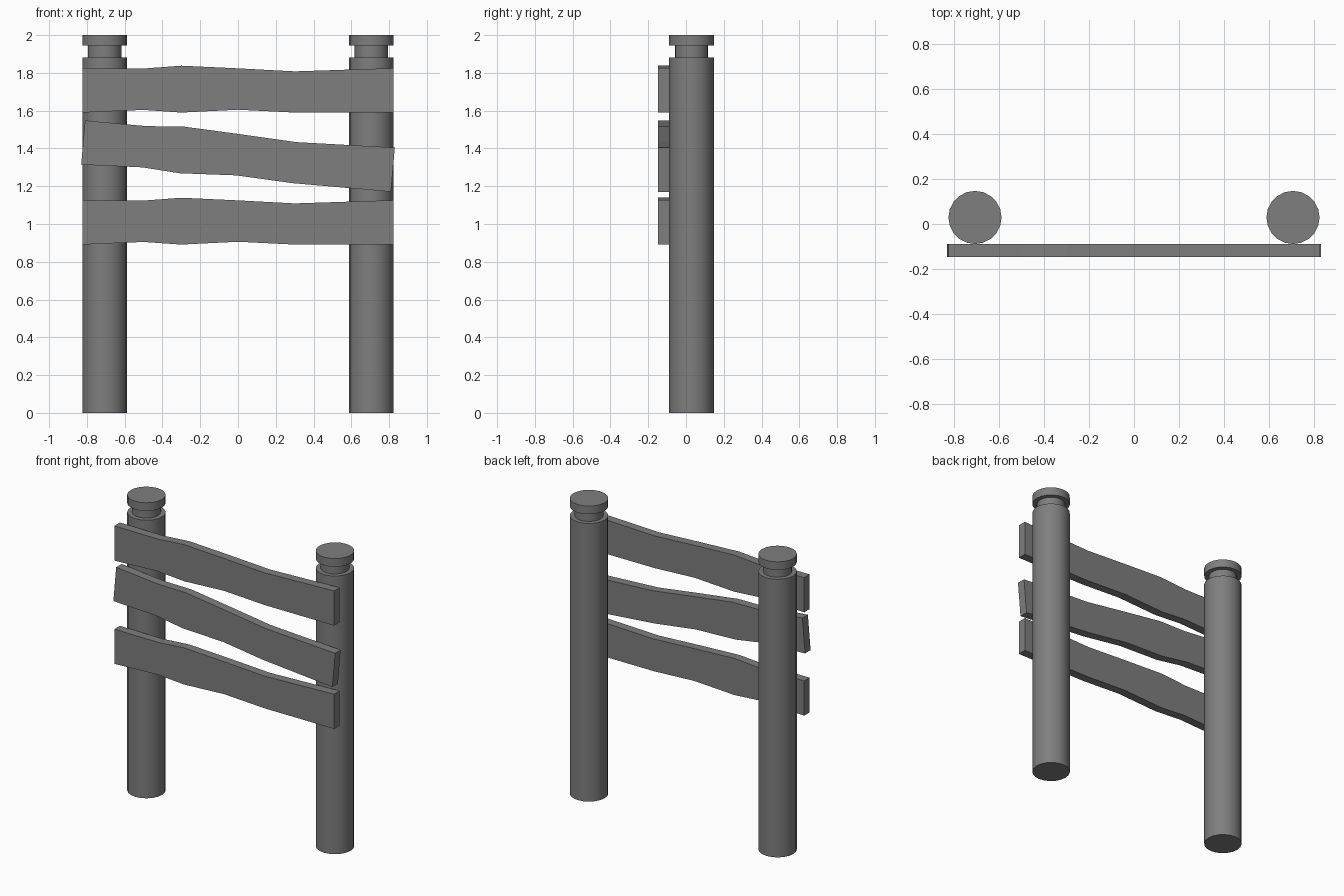
import bpy, bmesh, math

if "Cube" in bpy.data.objects:
    bpy.data.objects.remove(bpy.data.objects["Cube"])

# Dark grey shared by all parts
dark = bpy.data.materials.new("dark_grey")
dark.diffuse_color = (0.21, 0.21, 0.21, 1)
dark.use_nodes = True
dark.node_tree.nodes["Principled BSDF"].inputs["Base Color"].default_value = dark.diffuse_color


def make_object(name, bm):
    bmesh.ops.recalc_face_normals(bm, faces=bm.faces)
    mesh = bpy.data.meshes.new(name)
    bm.to_mesh(mesh)
    bm.free()
    mesh.materials.append(dark)
    obj = bpy.data.objects.new(name, mesh)
    bpy.context.collection.objects.link(obj)
    return obj


def post(name, x, sides=20):
    # Lathed round post with a groove below the cap
    profile = [(0.118, 0), (0.118, 1.882), (0.088, 1.882),
               (0.088, 1.945), (0.118, 1.945), (0.118, 2.0)]
    bm = bmesh.new()
    rings = [[bm.verts.new((r * math.cos(2 * math.pi * i / sides),
                            r * math.sin(2 * math.pi * i / sides), z))
              for i in range(sides)] for r, z in profile]
    for a, b in zip(rings, rings[1:]):
        for i in range(sides):
            j = (i + 1) % sides
            bm.faces.new((a[i], a[j], b[j], b[i]))
    bm.faces.new(rings[0][::-1])
    bm.faces.new(rings[-1])
    obj = make_object(name, bm)
    obj.location = (x, 0.029, 0)
    bpy.context.view_layer.objects.active = obj
    obj.select_set(True)
    bpy.ops.object.shade_smooth_by_angle(angle=math.radians(30))
    obj.select_set(False)


def plank(name, z, tilt=0):
    # Wavy board: (x, bottom, top) stations, extruded through its thickness
    stations = [(-0.823, -0.118, 0.117), (-0.5, -0.104, 0.115),
                (-0.3, -0.118, 0.13), (0, -0.103, 0.116),
                (0.3, -0.118, 0.1), (0.823, -0.118, 0.117)]
    bm = bmesh.new()
    rings = [[bm.verts.new(p) for p in ((x, -0.147, lo), (x, -0.088, lo),
                                        (x, -0.088, hi), (x, -0.147, hi))]
             for x, lo, hi in stations]
    for a, b in zip(rings, rings[1:]):
        for i in range(4):
            j = (i + 1) % 4
            bm.faces.new((a[i], a[j], b[j], b[i]))
    bm.faces.new(rings[0])
    bm.faces.new(rings[-1])
    obj = make_object(name, bm)
    obj.location.z = z
    obj.rotation_euler.y = math.radians(tilt)


# Two posts
post("left_post", -0.706)
post("right_post", 0.706)

# Three boards, the middle one hanging crooked
plank("top_plank", 1.708)
plank("middle_plank", 1.36, 5)
plank("bottom_plank", 1.009)
